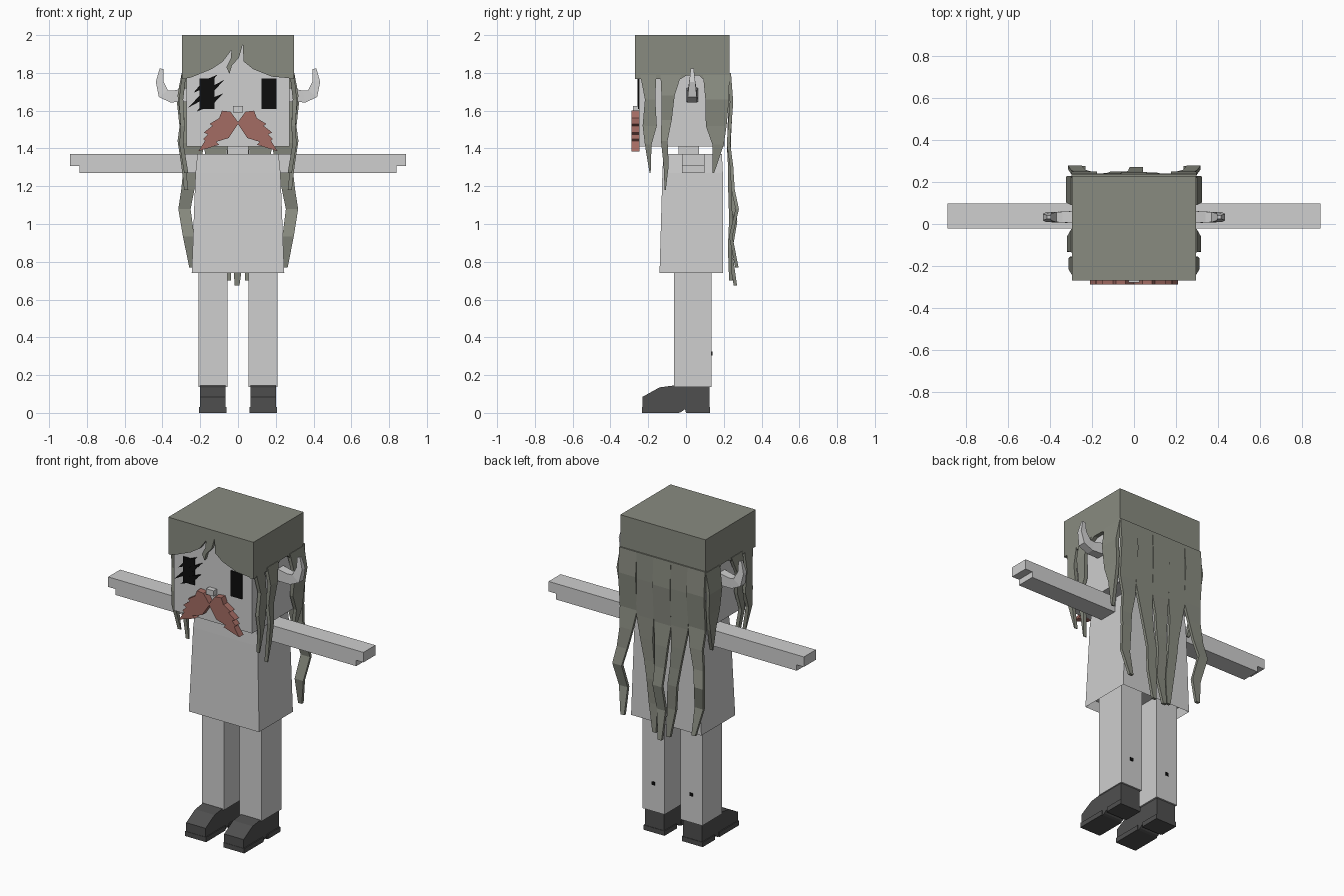
import bpy, bmesh
from mathutils import Vector

cube = bpy.data.objects.get("Cube")
if cube:
    bpy.data.objects.remove(cube, do_unlink=True)


def material(name, r, g, b):
    m = bpy.data.materials.new(name)
    m.use_nodes = True
    m.diffuse_color = (r, g, b, 1)
    node = m.node_tree.nodes["Principled BSDF"]
    node.inputs["Base Color"].default_value = (r, g, b, 1)
    node.inputs["Roughness"].default_value = 0.9
    return m


GREY = material("pale_grey", 0.62, 0.62, 0.62)
HAIR = material("moss_grey", 0.25, 0.26, 0.217)
RED = material("rusty_red", 0.37, 0.15, 0.125)
DARK = material("charcoal", 0.078, 0.078, 0.078)
BLACK = material("black", 0.004, 0.004, 0.004)


def loft(name, rings, mat, hollow=0):
    """Bridge matching rings of points and cap both ends."""
    bm = bmesh.new()
    loops = [[bm.verts.new(p) for p in ring] for ring in rings]
    n = len(loops[0])
    for a, b in zip(loops, loops[1:]):
        for i in range(n):
            j = (i + 1) % n
            bm.faces.new((a[i], a[j], b[j], b[i]))
    first = bm.faces.new(loops[0])
    bm.faces.new(loops[-1])
    bmesh.ops.recalc_face_normals(bm, faces=bm.faces)
    if hollow:
        bmesh.ops.inset_region(bm, faces=[first], thickness=0.015)
        bmesh.ops.translate(bm, verts=first.verts, vec=(0, 0, hollow))
    me = bpy.data.meshes.new(name)
    bm.to_mesh(me)
    bm.free()
    me.materials.append(mat)
    ob = bpy.data.objects.new(name, me)
    bpy.context.collection.objects.link(ob)
    return ob


def prism(name, pts, axis, lo, hi, mat):
    """Extrude a flat outline along x (y, z points) or y (x, z points)."""
    def place(u, z, d):
        return (d, u, z) if axis == "x" else (u, d, z)
    return loft(name, [[place(u, z, d) for u, z in pts] for d in (lo, hi)], mat)


def rect(x0, x1, y0, y1, z):
    return [(x0, y0, z), (x1, y0, z), (x1, y1, z), (x0, y1, z)]


def box(name, x, y, z, mat):
    return loft(name, [rect(*x, *y, h) for h in z], mat)


def lock(name, path, axis, sign=1, thick=0.022):
    """Flat wavy strand through (sideways, outward, height, width) points."""
    rings = []
    for u, d, z, w in path:
        a, b = u - w / 2, u + w / 2
        if axis == "x":
            lo, hi = sorted((sign * (d - thick), sign * d))
            rings.append(rect(lo, hi, a, b, z))
        else:
            rings.append(rect(a, b, d - thick, d, z))
    return loft(name, rings, HAIR)


# head, neck and torso with a hollow hem
box("head", (-.272, .272), (-.248, .205), (1.41, 1.96), GREY)
box("neck", (-.055, .055), (-.04, .07), (1.33, 1.43), GREY)
loft("torso", [rect(-.245, .245, -.14, .197, .74),
               rect(-.225, .225, -.125, .195, 1.27),
               rect(-.215, .215, -.12, .19, 1.37)], GREY, hollow=0.06)
box("nose", (-.026, .026), (-.28, -.24), (1.59, 1.625), GREY)

# hair cap: top, ragged fringe, sides and back
box("hair_top", (-.297, .297), (-.27, .23), (1.955, 2), HAIR)
fringe = [(-.297, 1.96), (-.297, 1.767), (-.25, 1.775), (-.14, 1.82),
          (-.08, 1.86), (-.035, 1.92), (-.037, 1.88), (-.062, 1.83),
          (-.045, 1.795), (-.032, 1.84), (.005, 1.88), (.025, 1.95),
          (.03, 1.86), (.08, 1.82), (.18, 1.78), (.297, 1.77), (.297, 1.96)]
prism("hair_fringe", fringe, "y", -.27, -.245, HAIR)
box("hair_back", (-.297, .297), (.2, .23), (1.72, 1.96), HAIR)
side = [(-.27, 1.96), (-.27, 1.767), (-.03, 1.767), (.0, 1.785),
        (.07, 1.785), (.09, 1.767), (.23, 1.767), (.23, 1.96)]

side_locks = {
    "front": [(-.2, .297, 1.79, .085), (-.19, .312, 1.66, .055),
              (-.192, .305, 1.52, .075), (-.2, .31, 1.42, .035),
              (-.19, .285, 1.27, .006)],
    "middle": [(-.08, .3, 1.79, .11), (-.095, .32, 1.68, .07),
               (-.103, .305, 1.55, .055), (-.115, .32, 1.44, .035),
               (-.105, .3, 1.31, .027), (-.11, .285, 1.18, .006)],
    "rear": [(.16, .3, 1.79, .14), (.165, .325, 1.66, .125),
             (.16, .31, 1.52, .11), (.17, .31, 1.42, .06),
             (.145, .29, 1.27, .008)],
}

horn_path = [(.26, 1.685, .038), (.35, 1.675, .032), (.395, 1.69, .03),
             (.415, 1.755, .02), (.405, 1.822, .01)]
horn_dirs = [(0, 1), (-.25, 1), (-.8, .6), (-1, .1), (-1, -.25)]
shoe = [(-.23, 0), (-.23, .085), (-.14, .135), (-.065, .145), (.125, .14),
        (.125, 0), (.0, 0), (-.005, .02), (-.025, .005), (-.04, 0)]
arm = [(.2, 1.27), (.84, 1.27), (.84, 1.307), (.89, 1.307), (.89, 1.37), (.2, 1.37)]
half_moustache = [(0, 1.54), (.04, 1.595), (.085, 1.6), (.1, 1.56),
                  (.15, 1.53), (.135, 1.52), (.18, 1.485), (.16, 1.475),
                  (.185, 1.45), (.175, 1.44), (.21, 1.385), (.1, 1.42),
                  (.115, 1.435), (.05, 1.455), (0, 1.53)]

for s, label in ((1, "left"), (-1, "right")):
    def span(a, b):
        return tuple(sorted((s * a, s * b)))

    prism(label + "_hair_side", side, "x", *span(.27, .297), HAIR)
    for part, path in side_locks.items():
        lock(f"{label}_{part}_lock", path, "x", s)

    # square tapering horn
    rings = []
    for (x, z, r), d in zip(horn_path, horn_dirs):
        v = Vector(d).normalized() * r
        y0, y1 = .033 - r * .8, .033 + r * .8
        rings.append([(s * (x + v.x), y0, z + v.y), (s * (x + v.x), y1, z + v.y),
                      (s * (x - v.x), y1, z - v.y), (s * (x - v.x), y0, z - v.y)])
    loft(label + "_horn", rings, GREY)

    # limbs and shoes
    prism(label + "_arm", [(s * x, z) for x, z in arm], "y", -.022, .097, GREY)
    box(label + "_leg", span(.055, .208), (-.063, .135), (.138, .81), GREY)
    box(label + "_calf_mark", span(.122, .142), (.13, .139), (.305, .325), BLACK)
    prism(label + "_shoe", shoe, "x", *span(.065, .2), DARK)
    box(label + "_heel", span(.06, .206), (.005, .128), (0, .03), DARK)
    box(label + "_toe_sole", span(.06, .206), (-.232, -.04), (0, .03), DARK)

    # face
    box(label + "_eye", span(.125, .205), (-.255, -.246), (1.61, 1.77), BLACK)
    prism(label + "_moustache", [(s * x, z) for x, z in half_moustache],
          "y", -.288, -.245, RED)

# slanted lashes across one eye
for i, (x0, z0, x1, z1) in enumerate([(-.235, 1.695, -.11, 1.79),
                                      (-.265, 1.615, -.07, 1.765),
                                      (-.22, 1.595, -.08, 1.69)]):
    xm, zm = (x0 + x1) / 2, (z0 + z1) / 2
    prism(f"lash_{i}", [(x0, z0), (xm + .01, zm - .016), (x1, z1),
                        (xm - .01, zm + .016)], "y", -.258, -.249, BLACK)

# long back hair: centre, top sideways drift, wave size, tip height, tip position
back_locks = [(-.238, -.06, 1, .77, -.245), (-.12, .01, .3, .7, -.05),
              (0, .02, .8, .675, -.005), (.12, -.02, .2, .7, .05),
              (.238, .06, 1, .77, .25)]
waves = [(0, 0, .122), (.15, .012, .122), (.36, -.004, .12), (.48, .012, .088),
         (.6, .02, .07), (.7, .042, .065), (.84, .008, .06), (1, .04, .026)]
for i, (x, drift, size, tip, tip_x) in enumerate(back_locks):
    path = []
    for t, wave, w in waves:
        blend = max(0, t - .4) / .6
        kink = drift * max(0, 1 - abs(t - .7) / .25)
        path.append((x + (tip_x - x) * blend + kink * .7, .238 + wave * size,
                     1.8 + (tip - 1.8) * t, w))
    lock(f"back_lock_{i}", path, "y", thick=.018)
